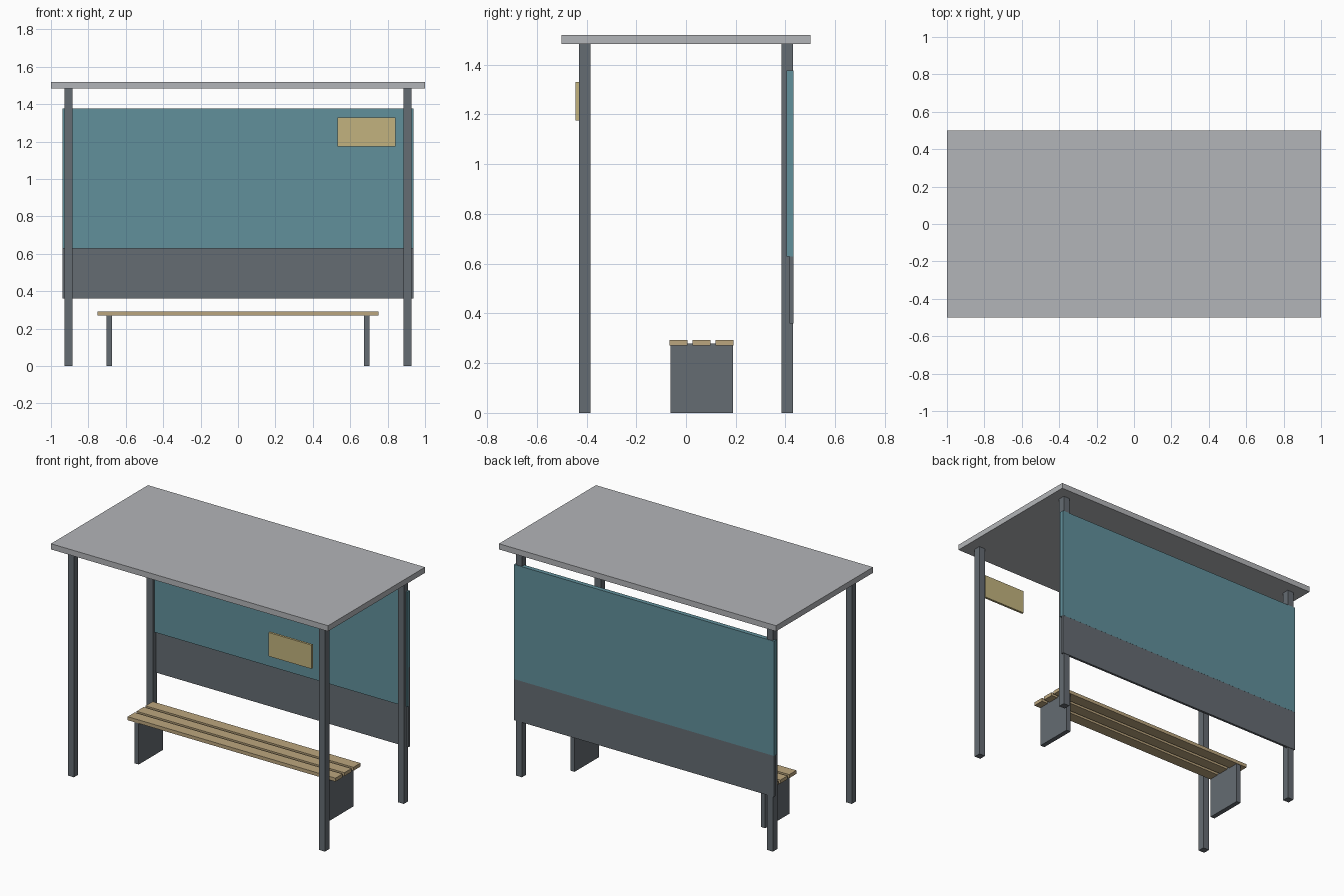
import bpy

cube = bpy.data.objects.get("Cube")
if cube:
    bpy.data.objects.remove(cube, do_unlink=True)


def material(name, rgb):
    m = bpy.data.materials.new(name)
    m.use_nodes = True
    m.diffuse_color = (*rgb, 1)
    m.node_tree.nodes["Principled BSDF"].inputs["Base Color"].default_value = (*rgb, 1)
    return m


steel = material("dark steel", (0.13, 0.15, 0.17))
glass = material("teal glass", (0.12, 0.28, 0.33))
roofing = material("light grey roofing", (0.45, 0.46, 0.48))
wood = material("bench wood", (0.50, 0.38, 0.21))
sign = material("pale yellow sign", (0.54, 0.45, 0.21))


def box(name, xs, ys, zs, mat):
    """Axis-aligned box spanning the given ranges."""
    spans = (xs, ys, zs)
    bpy.ops.mesh.primitive_cube_add(size=1, location=[(a + b) / 2 for a, b in spans])
    ob = bpy.context.object
    ob.name = name
    ob.scale = [b - a for a, b in spans]
    bpy.ops.object.transform_apply(location=False, rotation=False, scale=True)
    ob.data.materials.append(mat)
    return ob


def around(centre, width):
    return centre - width / 2, centre + width / 2


# Roof slab and four posts
box("roof", (-1, 1), (-0.5, 0.5), (1.483, 1.52), roofing)
for side, sx in (("left", 1), ("right", -1)):
    for end, sy in (("front", -1), ("back", 1)):
        box(f"{end}_{side}_post", around(sx * 0.906, 0.044),
            around(sy * 0.407, 0.045), (0, 1.483), steel)

# Back wall: glass pane, with the solid lower panel reaching up inside it
box("back_glass", (-0.938, 0.938), (0.404, 0.433), (0.628, 1.376), glass)
box("lower_back_panel", (-0.938, 0.938), (0.417, 0.4325), (0.36, 0.88), steel)

# Sign board on the front
box("sign_board", (0.532, 0.842), (-0.445, -0.43), (1.175, 1.33), sign)

# Bench: two end supports and three slats
for side, sx in (("left", 1), ("right", -1)):
    box(f"bench_{side}_support", around(sx * 0.688, 0.031),
        (-0.063, 0.188), (0, 0.28), steel)
for i in range(3):
    box(f"bench_slat_{i + 1}", (-0.75, 0.75),
        around(-0.03 + i * 0.0925, 0.073), (0.27, 0.293), wood)
